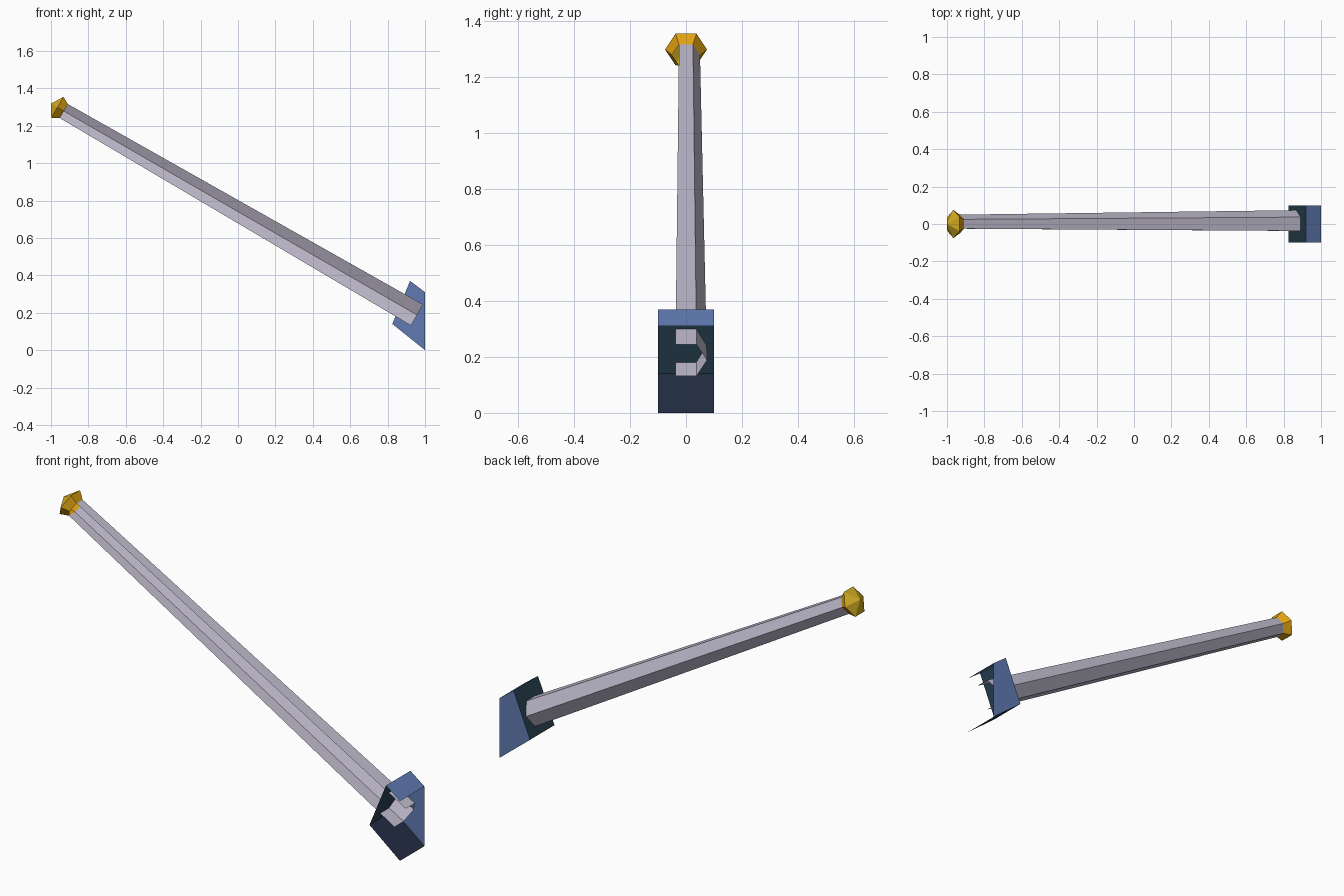
import bpy, math
from mathutils import Vector

if "Cube" in bpy.data.objects:
    bpy.data.objects.remove(bpy.data.objects["Cube"])


def material(name, rgb):
    m = bpy.data.materials.new(name)
    m.diffuse_color = (*rgb, 1)
    m.use_nodes = True
    m.node_tree.nodes["Principled BSDF"].inputs["Base Color"].default_value = m.diffuse_color
    return m


GREY = material("pale lilac grey", (0.53, 0.50, 0.62))
AMBER = material("amber", (0.74, 0.36, 0.006))
GOLD = material("gold", (0.63, 0.40, 0.017))
BLUE = material("steel blue", (0.115, 0.195, 0.44))
TEAL = material("dark teal", (0.020, 0.052, 0.082))
NAVY = material("dark navy", (0.017, 0.026, 0.056))

# Pole axis rises at 30 degrees towards -x
AXIS = Vector((-math.cos(math.pi / 6), 0, 0.5))
UP = Vector((0.5, 0, math.cos(math.pi / 6)))
SIDE = Vector((0, 1, 0))
FOOT = Vector((0.957, 0, 0.188))
HEAD = Vector((-0.957, 0, 1.293))


def ring(centre, radius):
    """Six points around the axis, starting at +y and turning upwards."""
    return [centre + radius * (math.cos(i * math.pi / 3) * SIDE + math.sin(i * math.pi / 3) * UP)
            for i in range(6)]


def make(name, verts, faces, mats, indices=None):
    me = bpy.data.meshes.new(name)
    me.from_pydata([tuple(v) for v in verts], [], faces)
    for m in mats:
        me.materials.append(m)
    if indices:
        for p, i in zip(me.polygons, indices):
            p.material_index = i
    me.update()
    ob = bpy.data.objects.new(name, me)
    bpy.context.collection.objects.link(ob)
    return ob


def band(sides, a=0, b=6):
    return [(a + (i + 1) % 6, a + i, b + i, b + (i + 1) % 6) for i in sides]


# Tapered hexagonal pole: open ends and open on the two -y sides
neck = HEAD - 0.03 * AXIS
make("pole", ring(FOOT, 0.075) + ring(neck, 0.05), band([0, 1, 4, 5]), [GREY])

# Finial: flared collar, then a shallow six-sided point
verts = ring(neck, 0.05) + ring(HEAD + 0.01 * AXIS, 0.075) + [HEAD + 0.05 * AXIS]
faces = band(range(6)) + [(6 + (i + 1) % 6, 6 + i, 12) for i in range(6)]
make("finial", verts, faces, [AMBER, GOLD], [0] * 6 + [1] * 6)

# Wall bracket: sloped shell open at the wall (+x) and on the -y side
profile = [(1.0, 0.0), (0.825, 0.14), (0.92, 0.37), (1.0, 0.31)]
verts = [(x, y, z) for y in (-0.1, 0.1) for x, z in profile]
faces = [(0, 1, 5, 4), (1, 2, 6, 5), (2, 3, 7, 6), (4, 5, 6, 7)]
make("wall_bracket", verts, faces, [BLUE, TEAL, NAVY], [2, 1, 0, 0])
